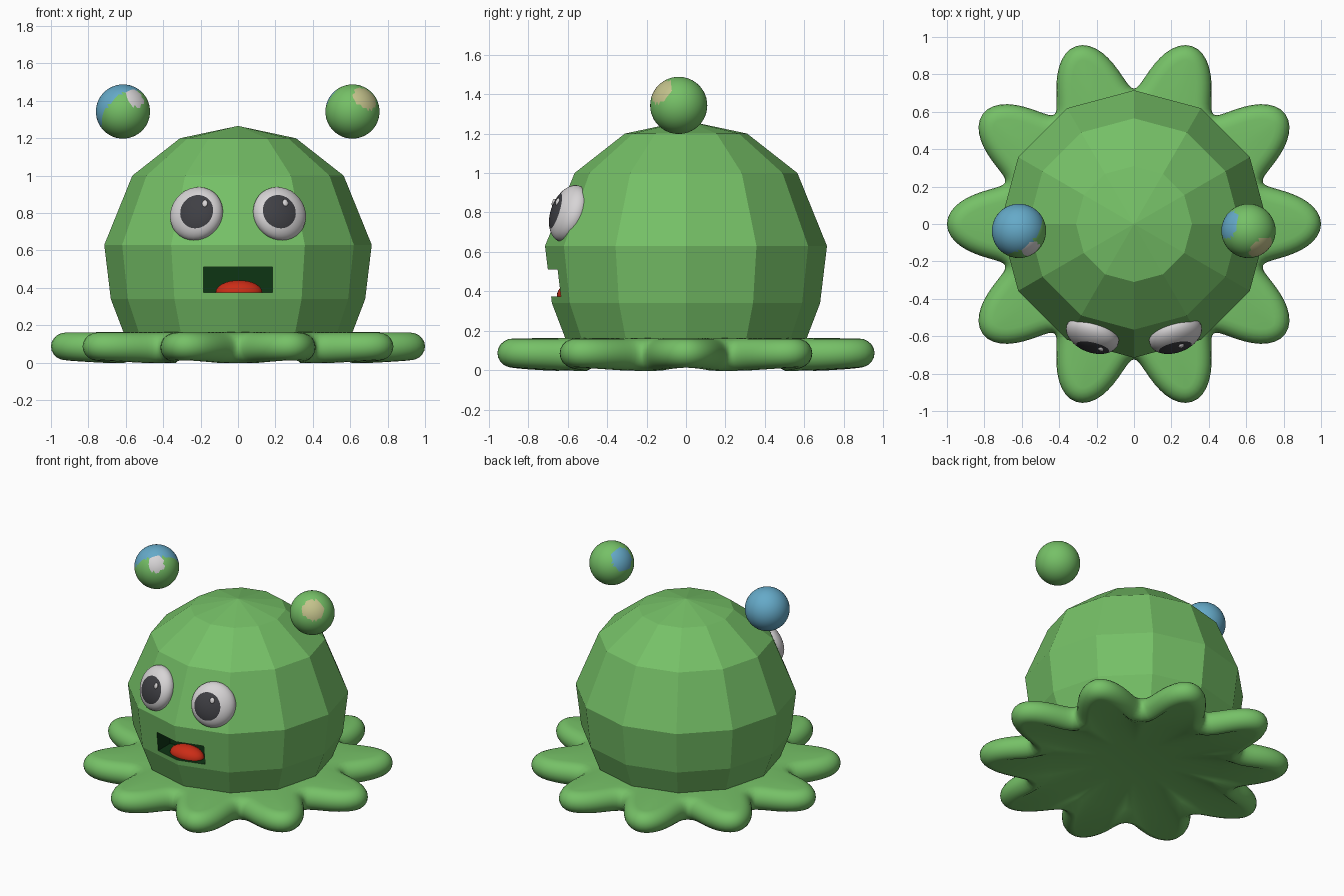
import bpy, bmesh, math
from mathutils import Matrix, Vector

if "Cube" in bpy.data.objects:
    bpy.data.objects.remove(bpy.data.objects["Cube"])


def mat(name, rgb):
    m = bpy.data.materials.new(name)
    m.diffuse_color = (*rgb, 1)
    m.use_nodes = True
    m.node_tree.nodes["Principled BSDF"].inputs["Base Color"].default_value = m.diffuse_color
    return m


GREEN = mat("leaf_green", (0.18, 0.53, 0.135))
DARK = mat("mouth_dark_green", (0.004, 0.035, 0.007))
RED = mat("tongue_red", (0.6, 0.025, 0.008))
WHITE = mat("eye_white", (0.68, 0.66, 0.67))
BLACK = mat("pupil_charcoal", (0.05, 0.05, 0.058))
BLUE = mat("ball_blue", (0.13, 0.40, 0.58))
TAN = mat("ball_tan", (0.55, 0.54, 0.26))


def finish(bm, name, mats, smooth=True):
    bmesh.ops.recalc_face_normals(bm, faces=bm.faces)
    for f in bm.faces:
        f.smooth = smooth
    me = bpy.data.meshes.new(name)
    bm.to_mesh(me)
    bm.free()
    for m in mats:
        me.materials.append(m)
    ob = bpy.data.objects.new(name, me)
    bpy.context.collection.objects.link(ob)
    return ob


def loft(bm, rings):
    """Skin closed rings of equal length and cap both ends."""
    vs = [[bm.verts.new(p) for p in r] for r in rings]
    n = len(vs[0])
    for a, b in zip(vs, vs[1:]):
        for i in range(n):
            j = (i + 1) % n
            bm.faces.new((a[i], a[j], b[j], b[i]))
    bm.faces.new(vs[0])
    bm.faces.new(vs[-1])


# Body: faceted 12-sided dome
bm = bmesh.new()
profile = [(0.58, 0.08), (0.615, 0.17), (0.68, 0.34), (0.715, 0.63),
           (0.565, 1.0), (0.31, 1.2), (0.004, 1.265)]
loft(bm, [[(r * math.cos(i * math.pi / 6), r * math.sin(i * math.pi / 6), z)
           for i in range(12)] for r, z in profile])
body = finish(bm, "body", [GREEN, DARK], smooth=False)

# Mouth: dark-lined rectangular hole
bm = bmesh.new()
bmesh.ops.create_cube(bm, size=1, matrix=Matrix.Translation((0, -0.7, 0.443))
                      @ Matrix.Diagonal((0.37, 0.4, 0.137, 1)))
for f in bm.faces:
    f.material_index = 1
cutter = finish(bm, "mouth_cutter", [GREEN, DARK], smooth=False)
cutter.hide_render = True
mod = body.modifiers.new("mouth", "BOOLEAN")
mod.operation = "DIFFERENCE"
mod.solver = "EXACT"
mod.object = cutter
bpy.context.view_layer.update()
cut = bpy.data.meshes.new_from_object(
    body.evaluated_get(bpy.context.evaluated_depsgraph_get()))
body.modifiers.clear()
body.data = cut
bpy.data.objects.remove(cutter)

# Tongue
bm = bmesh.new()
bmesh.ops.create_uvsphere(bm, u_segments=32, v_segments=16, radius=1,
                          matrix=Matrix.Translation((0.005, -0.58, 0.376))
                          @ Matrix.Diagonal((0.125, 0.075, 0.065, 1)))
finish(bm, "tongue", [RED])

# Skirt: ten rounded lobes with a rounded rim and hollow underside
N = 240


def outline(t):
    r = 0.862 + 0.138 * math.cos(10 * t)
    a = t + 0.03 * math.sin(10 * t)
    return Vector((r * math.cos(a), r * math.sin(a), 0))


def circle(r, z):
    out = []
    for i in range(N):
        p = outline(2 * math.pi * i / N).normalized() * r
        out.append((p.x, p.y, z))
    return out


rings = [circle(0.25, 0.07), circle(0.55, 0.035)]
for k in range(11):
    phi = -math.pi / 2 + math.pi * k / 10
    ring = []
    for i in range(N):
        t = 2 * math.pi * i / N
        d = outline(t + 1e-3) - outline(t - 1e-3)
        nrm = Vector((d.y, -d.x, 0)).normalized()
        h = 0.078 - 0.004 * math.cos(10 * t)
        p = outline(t) - nrm * 0.08 * (1 - math.cos(phi))
        ring.append((p.x, p.y, 0.083 + 0.004 * math.cos(10 * t) + h * math.sin(phi)))
    rings.append(ring)
rings.append(circle(0.55, 0.165))
bm = bmesh.new()
loft(bm, rings)
finish(bm, "lobed_skirt", [GREEN])

# Eyes: flattened balls with the pupil around the pole, plus a highlight
for s, side in ((-1, "left"), (1, "right")):
    base = (Matrix.Translation((s * 0.222, -0.592, 0.795))
            @ Matrix.Rotation(s * math.radians(21), 4, "Z")
            @ Matrix.Rotation(math.radians(-20), 4, "X"))
    M = (base @ Matrix.Diagonal((0.147, 0.085, 0.15, 1))
         @ Matrix.Rotation(s * math.radians(-13), 4, "Z")
         @ Matrix.Rotation(math.radians(5), 4, "X"))
    bm = bmesh.new()
    bmesh.ops.create_uvsphere(bm, u_segments=32, v_segments=28, radius=1,
                              matrix=Matrix.Rotation(math.pi / 2, 4, "X"))
    for f in bm.faces:
        f.material_index = int(f.calc_center_median().y < -0.76)
    bm.transform(M)
    finish(bm, side + "_eye", [WHITE, BLACK])
    p = M @ Vector((0.27, -math.sqrt(1 - 0.27 ** 2 - 0.3 ** 2), 0.3))
    bm = bmesh.new()
    bmesh.ops.create_uvsphere(bm, u_segments=16, v_segments=8, radius=1,
                              matrix=Matrix.Translation(p) @ base.to_3x3().to_4x4()
                              @ Matrix.Diagonal((0.016, 0.009, 0.02, 1)))
    finish(bm, side + "_eye_highlight", [WHITE])


# Floating balls: green with coloured patches chosen by direction
def ball(name, x, mats, patches):
    bm = bmesh.new()
    bmesh.ops.create_icosphere(bm, subdivisions=4, radius=0.145)
    for f in bm.faces:
        d = f.calc_center_median().normalized()
        for idx, (axis, limit) in enumerate(patches, 1):
            if d.dot(Vector(axis).normalized()) > limit:
                f.material_index = idx
    ob = finish(bm, name, mats)
    ob.location = (x, -0.037, 1.343)


ball("left_ball", -0.615, [GREEN, BLUE, WHITE],
     [((-0.55, 0.6, 0.58), -0.05), ((0.47, -0.72, 0.52), 0.93)])
ball("right_ball", 0.612, [GREEN, BLUE, TAN],
     [((-0.8, 0.25, 0.5), 0.85), ((0.5, -0.65, 0.52), 0.88)])
